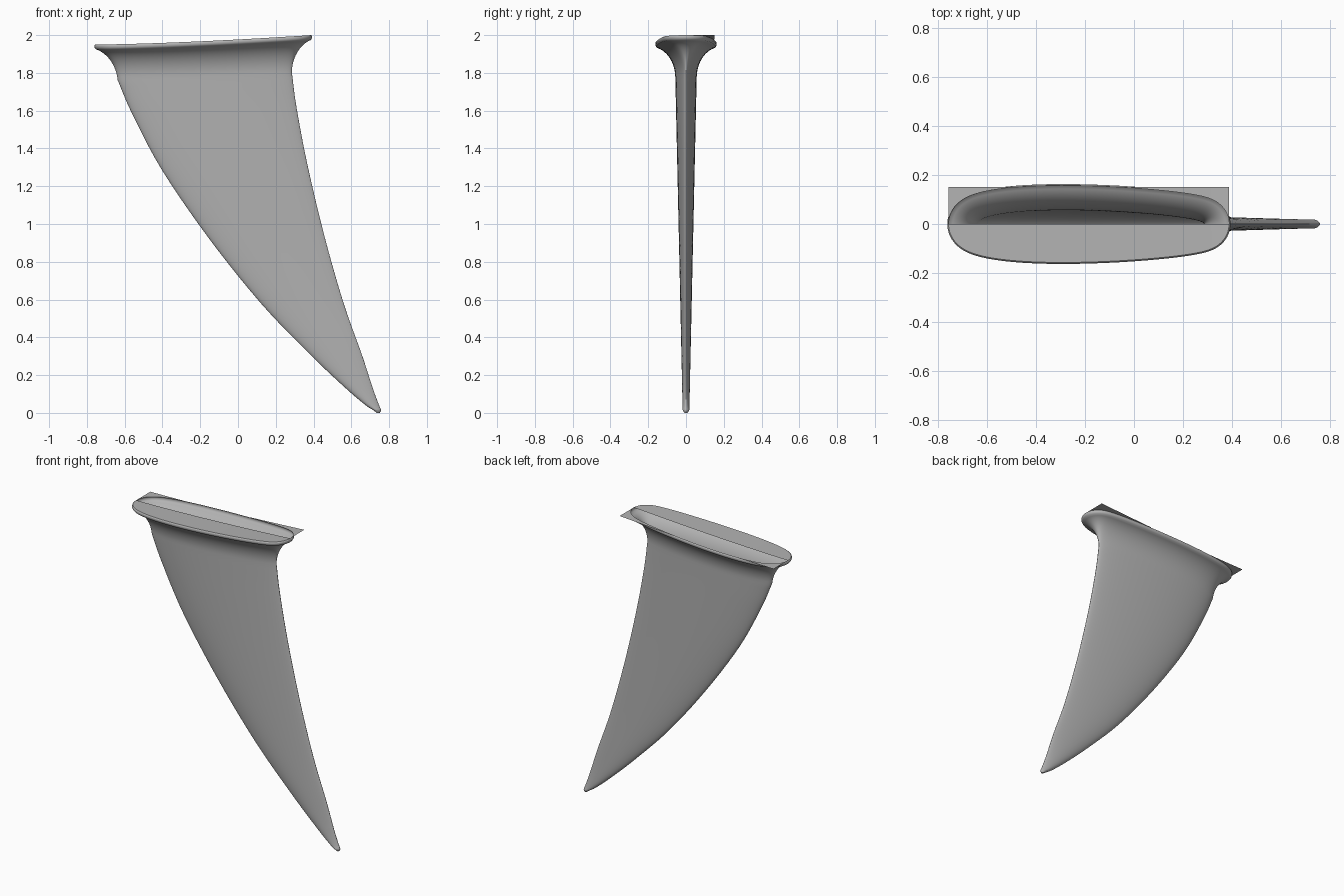
import bpy, bmesh, math
from mathutils import Vector

cube = bpy.data.objects.get("Cube")
if cube:
    bpy.data.objects.remove(cube, do_unlink=True)

grey = bpy.data.materials.new("matte_grey")
grey.use_nodes = True
colour = (0.45, 0.45, 0.45, 1)
grey.diffuse_color = colour
grey.node_tree.nodes["Principled BSDF"].inputs["Base Color"].default_value = colour

HALF = 48       # section points per side
ROOT = 1.785    # height where the flange fillet begins
DEPTH = 0.19    # fillet depth below the cap
LEFT, RIGHT, BACK = -0.76, 0.39, 0.15


def cap_z(x):
    t = min(max((x - LEFT) / (RIGHT - LEFT), 0), 1)
    return 1.95 + 0.05 * t ** 1.5


def section(lead, trail, thick, offset=0.0):
    """Closed foil outline, pushed outward along its normals."""
    pts = []
    for i in range(2 * HALF):
        s = i / HALF
        a = math.pi * s - 0.43 * math.sin(2 * math.pi * s)
        chord = trail - lead
        x = lead + chord * (1 - math.cos(a)) / 2
        y = thick * math.sin(a) * (1 + 0.25 * math.cos(a))
        dx = chord * math.sin(a) / 2
        dy = thick * (math.cos(a) + 0.25 * math.cos(2 * a))
        n = Vector((-dy, dx)).normalized() * offset
        pts.append((x + n.x, y + n.y))
    return pts


def make_object(name, bm):
    bmesh.ops.remove_doubles(bm, verts=bm.verts, dist=0.00005)
    bmesh.ops.recalc_face_normals(bm, faces=bm.faces)
    mesh = bpy.data.meshes.new(name)
    bm.to_mesh(mesh)
    bm.free()
    mesh.materials.append(grey)
    obj = bpy.data.objects.new(name, mesh)
    bpy.context.collection.objects.link(obj)
    bpy.ops.object.select_all(action='DESELECT')
    obj.select_set(True)
    bpy.context.view_layer.objects.active = obj
    bpy.ops.object.shade_smooth_by_angle(angle=math.radians(40))
    return obj


# Blade profile: height, leading edge, trailing edge
profile = [Vector(p) for p in (
    (0, .735, .75), (.015, .715, .757), (.045, .67, .745), (.135, .565, .712),
    (.31, .38, .655), (.575, .125, .56), (.92, -.15, .46), (1.29, -.40, .37),
    (1.6, -.56, .31), (ROOT, -.637, .285))]


def smooth_path(pts, steps=5):
    ext = [2 * pts[0] - pts[1]] + pts + [2 * pts[-1] - pts[-2]]
    for p, q, r, s in zip(ext, ext[1:], ext[2:], ext[3:]):
        for k in range(steps):
            t = k / steps
            yield 0.5 * (2 * q + (r - p) * t + (2 * p - 5 * q + 4 * r - s) * t ** 2
                         + (3 * q - p - 3 * r + s) * t ** 3)
    yield pts[-1]


# Fin shell: blade rings, then the flared flange and its rounded lip
rings = []
for z, lead, trail in smooth_path(profile):
    z = max(z, 0)
    thick = (0.017 + 0.038 * z / ROOT) * min(1, 0.5 + z / 0.03)
    tilt = (z / ROOT) ** 2
    rings.append([(x, y, z + tilt * (cap_z(x) - DEPTH - ROOT))
                  for x, y in section(lead, trail, thick)])

end = math.radians(75)
flare = []
for k in range(1, 13):
    a = end * k / 12
    flare.append((0.1 * (1 - math.cos(a)) / (1 - math.cos(end)),
                  DEPTH - 0.165 * math.sin(a) / math.sin(end)))
flare += [(.105, .017), (.106, .009), (.104, .003), (.1, 0)]
for offset, depth in flare:
    t = 1 - depth / DEPTH
    rings.append([(x, y, cap_z(x) - depth) for x, y in
                  section(-.637 - .018 * t, .285 + .002 * t, .055, offset)])

bm = bmesh.new()
loops = [[bm.verts.new(p) for p in ring] for ring in rings]
for low, high in zip(loops, loops[1:]):
    for i in range(2 * HALF):
        j = (i + 1) % (2 * HALF)
        bm.faces.new((low[i], low[j], high[j], high[i]))
bm.faces.new(loops[0])
make_object("fin_shell", bm)


def strip(name, edge, target_y):
    """Surface following the cap, from an outline to a straight line."""
    bm = bmesh.new()
    for p, q in zip(edge, edge[1:]):
        if abs(p[0] - q[0]) < 1e-6:
            continue
        corners = [p, q, (q[0], target_y, q[2]), (p[0], target_y, p[2])]
        bm.faces.new([bm.verts.new(c) for c in corners])
    obj = make_object(name, bm)
    if obj.data.polygons[0].normal.z < 0:
        obj.data.flip_normals()


rim = rings[-1]
# Front half of the cap; the back half stays open
strip("front_cap", rim[HALF:] + rim[:1], 0)
# Flat corner plates outside the back half of the rim
back = rim[:HALF + 1]
strip("right_corner_plate", [p for p in back if p[1] < BACK and p[0] < -0.3], BACK)
strip("left_corner_plate", [p for p in back if p[1] < BACK and p[0] > -0.3], BACK)
